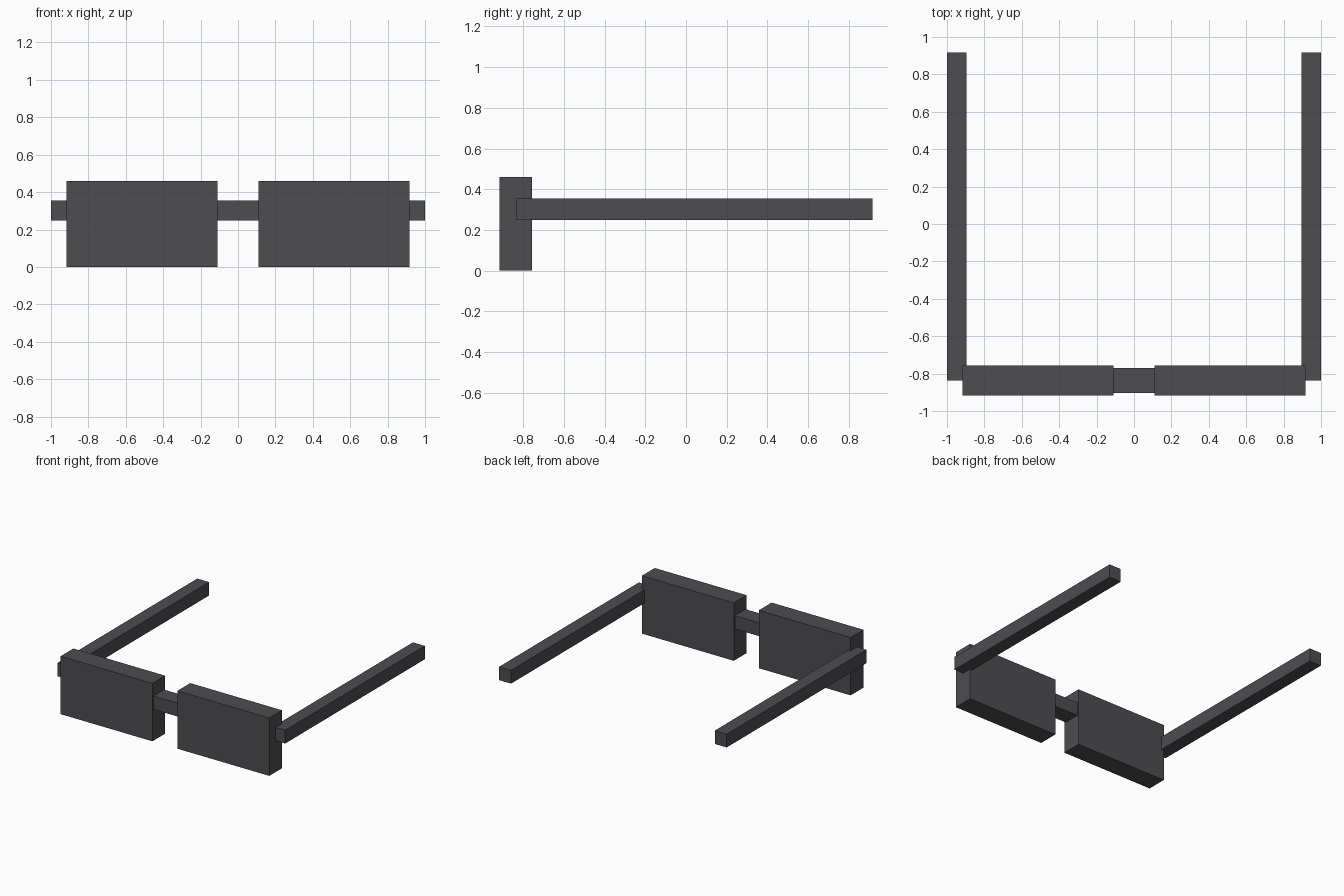
import bpy
from mathutils import Vector

if "Cube" in bpy.data.objects:
    bpy.data.objects.remove(bpy.data.objects["Cube"])

# Single dark grey for the whole frame
grey = bpy.data.materials.new("dark_grey")
grey.diffuse_color = (0.075, 0.075, 0.083, 1.0)
grey.use_nodes = True
grey.node_tree.nodes["Principled BSDF"].inputs["Base Color"].default_value = grey.diffuse_color


def box(name, low, high):
    """Axis-aligned box between two corners."""
    low, high = Vector(low), Vector(high)
    bpy.ops.mesh.primitive_cube_add(size=1, location=(low + high) / 2)
    obj = bpy.context.object
    obj.name = name
    obj.scale = high - low
    bpy.ops.object.transform_apply(location=False, rotation=False, scale=True)
    obj.data.materials.append(grey)
    return obj


for side, s in (("left", -1), ("right", 1)):
    # Thick rectangular lens
    xs = sorted((s * 0.11, s * 0.917))
    box(side + "_lens", (xs[0], -0.917, 0.0), (xs[1], -0.757, 0.46))
    # Straight temple arm overlapping the lens's outer edge
    xs = sorted((s * 0.895, s * 1.0))
    box(side + "_arm", (xs[0], -0.836, 0.248), (xs[1], 0.917, 0.354))

# Nose bridge joining the lenses
box("bridge", (-0.112, -0.903, 0.248), (0.112, -0.77, 0.354))
